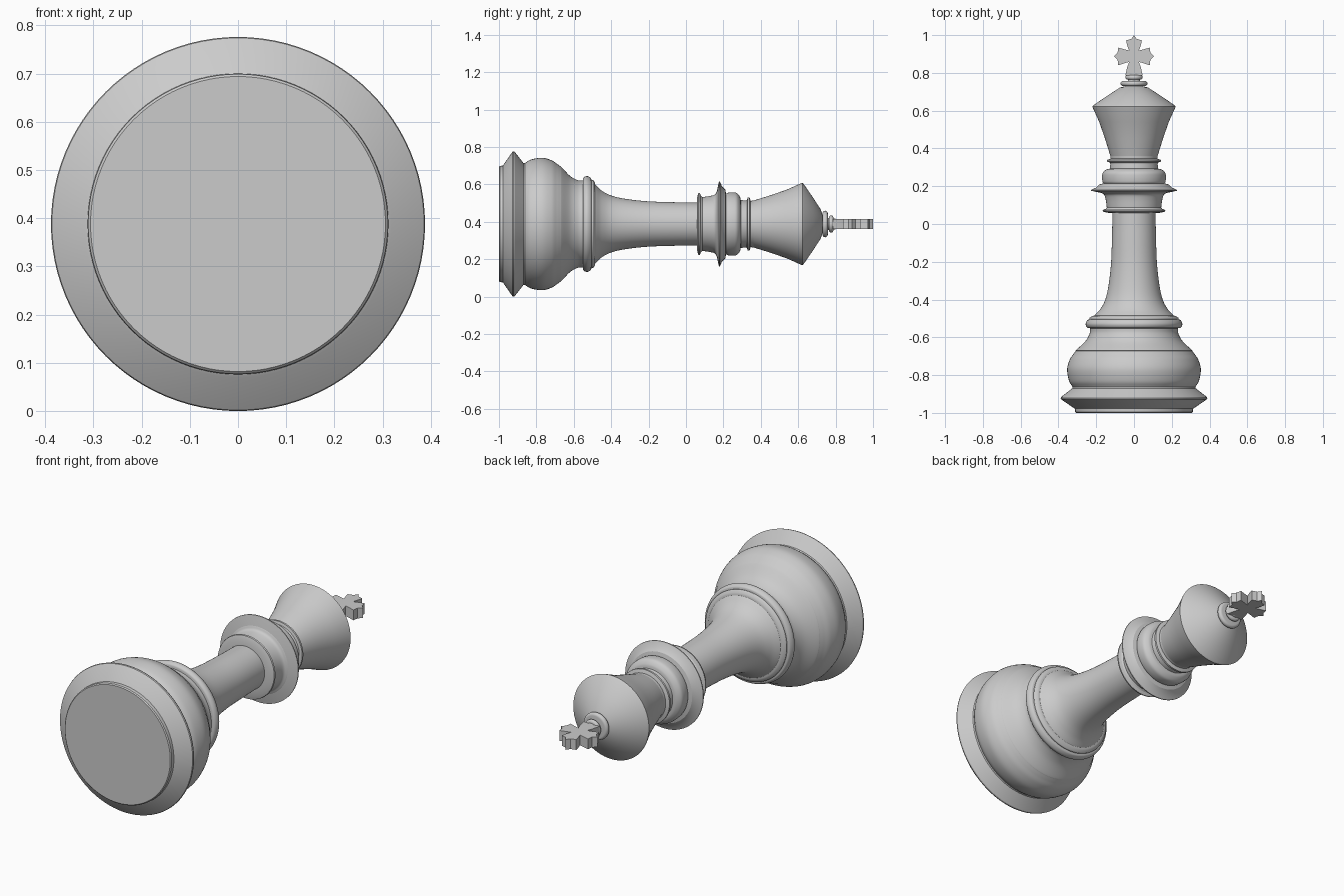
import bpy, bmesh, math
from mathutils import Vector

if "Cube" in bpy.data.objects:
    bpy.data.objects.remove(bpy.data.objects["Cube"])

ZC = 0.388      # height of the lying axis
SEG = 96


def smooth_curve(pts, n=6):
    """Catmull-Rom interpolation of (y, r) points."""
    p = [Vector(q) for q in pts]
    p = [2 * p[0] - p[1]] + p + [2 * p[-1] - p[-2]]
    out = []
    for i in range(1, len(p) - 2):
        a, b, c, d = p[i - 1:i + 3]
        for k in range(n):
            t = k / n
            out.append(0.5 * (2 * b + (c - a) * t + (2 * a - 5 * b + 4 * c - d) * t * t
                              + (3 * b - a - 3 * c + d) * t ** 3))
    return out + [p[-2]]


def finish(name, bm, angle):
    bmesh.ops.recalc_face_normals(bm, faces=bm.faces)
    me = bpy.data.meshes.new(name)
    bm.to_mesh(me)
    bm.free()
    ob = bpy.data.objects.new(name, me)
    bpy.context.collection.objects.link(ob)
    bpy.ops.object.select_all(action='DESELECT')
    ob.select_set(True)
    bpy.context.view_layer.objects.active = ob
    bpy.ops.object.shade_smooth_by_angle(angle=math.radians(angle))
    return ob


def lathe(name, pts, curved=False):
    """Revolve a (y, r) profile around the lying axis."""
    if curved:
        pts = smooth_curve(pts)
    bm = bmesh.new()
    rings = []
    for y, r in pts:
        if r < 1e-6:
            rings.append([bm.verts.new((0, y, ZC))] * SEG)
        else:
            rings.append([bm.verts.new((r * math.cos(2 * math.pi * i / SEG), y,
                                        ZC + r * math.sin(2 * math.pi * i / SEG)))
                          for i in range(SEG)])
    for a, b in zip(rings, rings[1:]):
        for i in range(SEG):
            j = (i + 1) % SEG
            bm.faces.new(list(dict.fromkeys((a[i], a[j], b[j], b[i]))))
    return finish(name, bm, 28)


# Base: flat foot, sharp rim, round belly and concave shoulder
lathe("foot", [(-1, 0), (-1, 0.306), (-0.995, 0.311), (-0.978, 0.312), (-0.975, 0.318),
               (-0.928, 0.386), (-0.922, 0.388), (-0.916, 0.386), (-0.87, 0.327), (-0.862, 0.325)])
lathe("belly", [(-0.862, 0.325), (-0.83, 0.344), (-0.77, 0.354), (-0.72, 0.341),
                (-0.69, 0.322), (-0.672, 0.309)], True)
lathe("shoulder", [(-0.672, 0.309), (-0.665, 0.304), (-0.62, 0.257), (-0.58, 0.235),
                   (-0.552, 0.232)], True)
lathe("base_ring", [(-0.552, 0.232), (-0.548, 0.248), (-0.53, 0.256), (-0.51, 0.248),
                    (-0.505, 0.235)], True)
lathe("base_bead", [(-0.505, 0.235), (-0.497, 0.235), (-0.488, 0.222), (-0.485, 0.21)], True)

# Stem
lathe("stem", [(-0.485, 0.21), (-0.45, 0.178), (-0.4, 0.152), (-0.32, 0.134), (-0.2, 0.121),
               (-0.05, 0.116), (0.058, 0.114)], True)

# Collar: small flange, neck, wide flange, rounded drum, upper rim
lathe("lower_flange", [(0.058, 0.114), (0.06, 0.145), (0.066, 0.164), (0.074, 0.166),
                       (0.08, 0.15), (0.088, 0.144)])
lathe("collar_neck", [(0.088, 0.144), (0.13, 0.15), (0.155, 0.158), (0.165, 0.175)], True)
lathe("wide_flange", [(0.165, 0.175), (0.17, 0.2), (0.176, 0.227), (0.181, 0.227),
                      (0.193, 0.2), (0.21, 0.183), (0.215, 0.162)])
lathe("collar_drum", [(0.215, 0.162), (0.225, 0.167), (0.25, 0.169), (0.272, 0.165),
                      (0.288, 0.147), (0.293, 0.128)], True)
lathe("upper_rim", [(0.293, 0.128), (0.32, 0.125), (0.326, 0.128), (0.33, 0.142),
                    (0.34, 0.142), (0.346, 0.124), (0.36, 0.125)])

# Flared head with conical top
lathe("head", [(0.36, 0.125), (0.45, 0.153), (0.54, 0.184), (0.615, 0.218), (0.622, 0.22),
               (0.63, 0.213), (0.68, 0.14), (0.722, 0.075), (0.73, 0.045)])

# Finial beads
for name, y, r, h in (("finial_bead_large", 0.744, 0.071, 0.014),
                      ("finial_bead_small", 0.776, 0.046, 0.012)):
    arc = [(y - h * math.cos(math.pi * k / 8), r - h + h * math.sin(math.pi * k / 8))
           for k in range(9)]
    lathe(name, [(y - h, 0)] + arc + [(y + h, 0)])
lathe("finial_neck", [(0.725, 0.035), (0.80, 0.03)])

# Flat cross: right half outline mirrored to the left
half = [(0, 1.0), (0.014, 0.98), (0.042, 0.972), (0.036, 0.945), (0.026, 0.918),
        (0.055, 0.926), (0.083, 0.934), (0.087, 0.906), (0.106, 0.888),
        (0.087, 0.870), (0.083, 0.840), (0.055, 0.850), (0.026, 0.858),
        (0.036, 0.830), (0.046, 0.785)]
outline = half + [(-x, y) for x, y in reversed(half[1:])]
bm = bmesh.new()
face = bm.faces.new([bm.verts.new((x, y, ZC - 0.027)) for x, y in outline])
ext = bmesh.ops.extrude_face_region(bm, geom=[face])
top = [g for g in ext["geom"] if isinstance(g, bmesh.types.BMVert)]
bmesh.ops.translate(bm, verts=top, vec=(0, 0, 0.054))
finish("cross", bm, 20)
